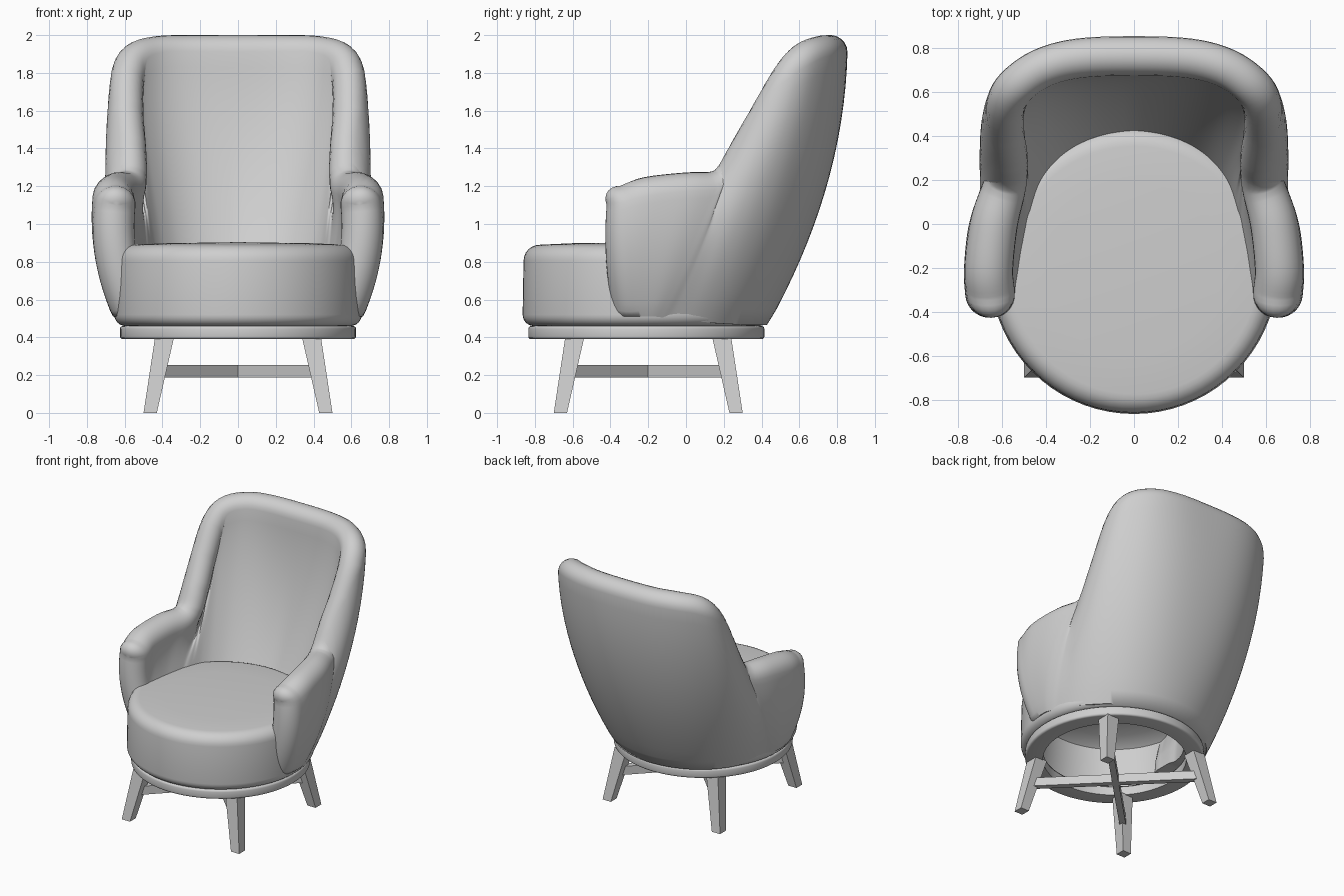
import bpy, bmesh
from math import sin, cos, pi, radians, sqrt
from mathutils import Vector

if "Cube" in bpy.data.objects:
    bpy.data.objects.remove(bpy.data.objects["Cube"], do_unlink=True)

GREY = bpy.data.materials.new("soft grey")
GREY.use_nodes = True
GREY.diffuse_color = (0.62, 0.62, 0.62, 1)
GREY.node_tree.nodes["Principled BSDF"].inputs["Base Color"].default_value = (0.62, 0.62, 0.62, 1)

AXIS_Y = -0.21  # centre of the round seat and base


def finish(name, bm, smooth=None):
    bmesh.ops.remove_doubles(bm, verts=bm.verts, dist=0.0004)
    bmesh.ops.recalc_face_normals(bm, faces=bm.faces)
    mesh = bpy.data.meshes.new(name)
    bm.to_mesh(mesh)
    bm.free()
    mesh.materials.append(GREY)
    obj = bpy.data.objects.new(name, mesh)
    bpy.context.collection.objects.link(obj)
    if smooth:
        bpy.ops.object.select_all(action='DESELECT')
        obj.select_set(True)
        bpy.context.view_layer.objects.active = obj
        bpy.ops.object.shade_smooth_by_angle(angle=radians(smooth))
    return obj


def skin(bm, rows, closed):
    """Join rows of points into quads."""
    grid = [[bm.verts.new(p) for p in row] for row in rows]
    for a, b in zip(grid, grid[1:]):
        n = len(a)
        for j in range(n if closed else n - 1):
            k = (j + 1) % n
            bm.faces.new((a[j], a[k], b[k], b[j]))


def lathe(name, profile, steps=72):
    bm = bmesh.new()
    rows = []
    for i in range(steps + 1):
        a = 2 * pi * i / steps
        rows.append([(r * cos(a), AXIS_Y + r * sin(a), z) for r, z in profile])
    skin(bm, rows, False)
    return finish(name, bm, 40)


def corner(r, z, radius, start, steps=6):
    """Quarter round for a lathe profile, start angle in degrees."""
    return [(r + radius * cos(radians(start + 90 * i / steps)),
             z + radius * sin(radians(start + 90 * i / steps))) for i in range(steps + 1)]


# Seat cushion, hollow underneath
lathe("seat_cushion", [(0, 0.84), (0.45, 0.84), (0.54, 0.78), (0.57, 0.46)]
      + corner(0.595, 0.52, 0.06, -90) + corner(0.565, 0.805, 0.085, 0)
      + [(0.4, 0.898), (0, 0.904)])

# Base ring
lathe("base_ring", [(0.5, 0.455), (0.5, 0.39)] + corner(0.61, 0.405, 0.015, -90, 3)
      + corner(0.61, 0.445, 0.015, 0, 3) + [(0.5, 0.46)])

# Upholstered shell: columns from the middle of the back round to the arm front
# (bottom angle, bottom z, bulge, rim x, rim y, rim z, half thickness)
COLUMNS = [
    (0, 0.50, 0.19, 0.00, 0.765, 1.91, 0.09),
    (18, 0.50, 0.19, 0.25, 0.755, 1.91, 0.09),
    (33, 0.50, 0.18, 0.42, 0.71, 1.905, 0.09),
    (45, 0.505, 0.16, 0.54, 0.625, 1.87, 0.09),
    (55, 0.51, 0.14, 0.585, 0.54, 1.77, 0.09),
    (64, 0.52, 0.12, 0.59, 0.43, 1.58, 0.09),
    (72, 0.53, 0.11, 0.575, 0.315, 1.38, 0.09),
    (78, 0.535, 0.105, 0.575, 0.235, 1.24, 0.092),
    (82, 0.54, 0.10, 0.595, 0.15, 1.18, 0.10),
    (86, 0.545, 0.09, 0.637, 0.00, 1.165, 0.108),
    (91, 0.545, 0.08, 0.66, -0.20, 1.14, 0.11),
    (97, 0.545, 0.09, 0.652, -0.31, 1.10, 0.11),
]
LAST = len(COLUMNS) - 1


def key(i):
    if i < 0:
        k = list(COLUMNS[-i])
        k[0], k[3] = -k[0], -k[3]
        return k
    if i > LAST:
        return [2 * a - b for a, b in zip(COLUMNS[LAST], COLUMNS[2 * LAST - i])]
    return COLUMNS[i]


def column(s):
    """Smooth interpolation between neighbouring columns."""
    i = int(s // 1)
    f = s - i
    return [b + 0.5 * f * (c - a + f * (2 * a - 5 * b + 4 * c - d + f * (3 * (b - c) + d - a)))
            for a, b, c, d in zip(key(i - 1), key(i), key(i + 1), key(i + 2))]


def middle(s, t):
    ang, bz, bulge, x, y, z, r = column(s)
    a, d = radians(ang), radians(ang * 1.2)
    low = Vector((0.56 * sin(a), AXIS_Y + 0.56 * cos(a), bz))
    out = Vector((sin(d), cos(d), 0))
    return low.lerp(Vector((x, y, z)), t) + out * bulge * 2 * t * (1 - t)


def frame(s, t, e=0.01):
    along = (middle(s + e, t) - middle(s - e, t)).normalized()
    rise = (middle(s, t + e) - middle(s, t - e)).normalized()
    out = rise.cross(along).normalized()
    return along, out, along.cross(out).normalized()


def section(s, cap=0.0):
    """Closed outline of one column; cap rounds off the arm front."""
    _, bz, _, _, _, _, r = column(s)
    half, push = r * cos(cap), r * sin(cap)
    ts = [i / 16 for i in range(17)]
    outer, inner = [], []
    for t in ts:
        along, out, up = frame(s, t)
        flat = Vector((along.x, along.y, 0)).normalized()
        p = middle(s, t) + flat * push
        padding = 1 + 0.55 * sin(pi * s / LAST) * 6.75 * t * (1 - t) ** 2
        outer.append(p + out * half)
        inner.append(p - out * half * padding)
    # Flat underside, a little higher below the arms
    underside = bz - 0.035
    inner[0].z = outer[0].z = underside
    for q in outer:
        q.z = max(q.z, underside)
    rim = [p + half * (out * cos(pi * i / 10) + up * sin(pi * i / 10)) for i in range(1, 10)]
    return outer + rim + inner[::-1]


rows = [section(i / 5) for i in range(LAST * 5 + 1)]
rows += [section(LAST, pi / 2 * i / 7) for i in range(1, 8)]
bm = bmesh.new()
skin(bm, rows, True)
shell = finish("back_and_arms", bm, 60)
mirror = shell.modifiers.new("Mirror", 'MIRROR')
mirror.merge_threshold = 0.002

# Tapered, splayed legs
for side, sx in (("left", 1), ("right", -1)):
    for end, sy in (("front", -1), ("back", 1)):
        bm = bmesh.new()
        bmesh.ops.create_cube(bm, size=1)
        for v in bm.verts:
            top = v.co.z > 0
            c, w = (0.39, 0.10) if top else (0.465, 0.07)
            v.co = (sx * c + v.co.x * w, -0.2 + sy * c + v.co.y * w, 0.395 if top else 0)
        finish(f"{end}_{side}_leg", bm)

# Crossed stretchers between opposite legs
for name, turn in (("stretcher_a", 1), ("stretcher_b", -1)):
    bm = bmesh.new()
    bmesh.ops.create_cube(bm, size=1)
    d = Vector((1, turn, 0)) / sqrt(2)
    n = Vector((-d.y, d.x, 0))
    for v in bm.verts:
        v.co = d * v.co.x * 1.14 + n * v.co.y * 0.045 + Vector((0, -0.2, 0.22 + v.co.z * 0.065))
    finish(name, bm)
